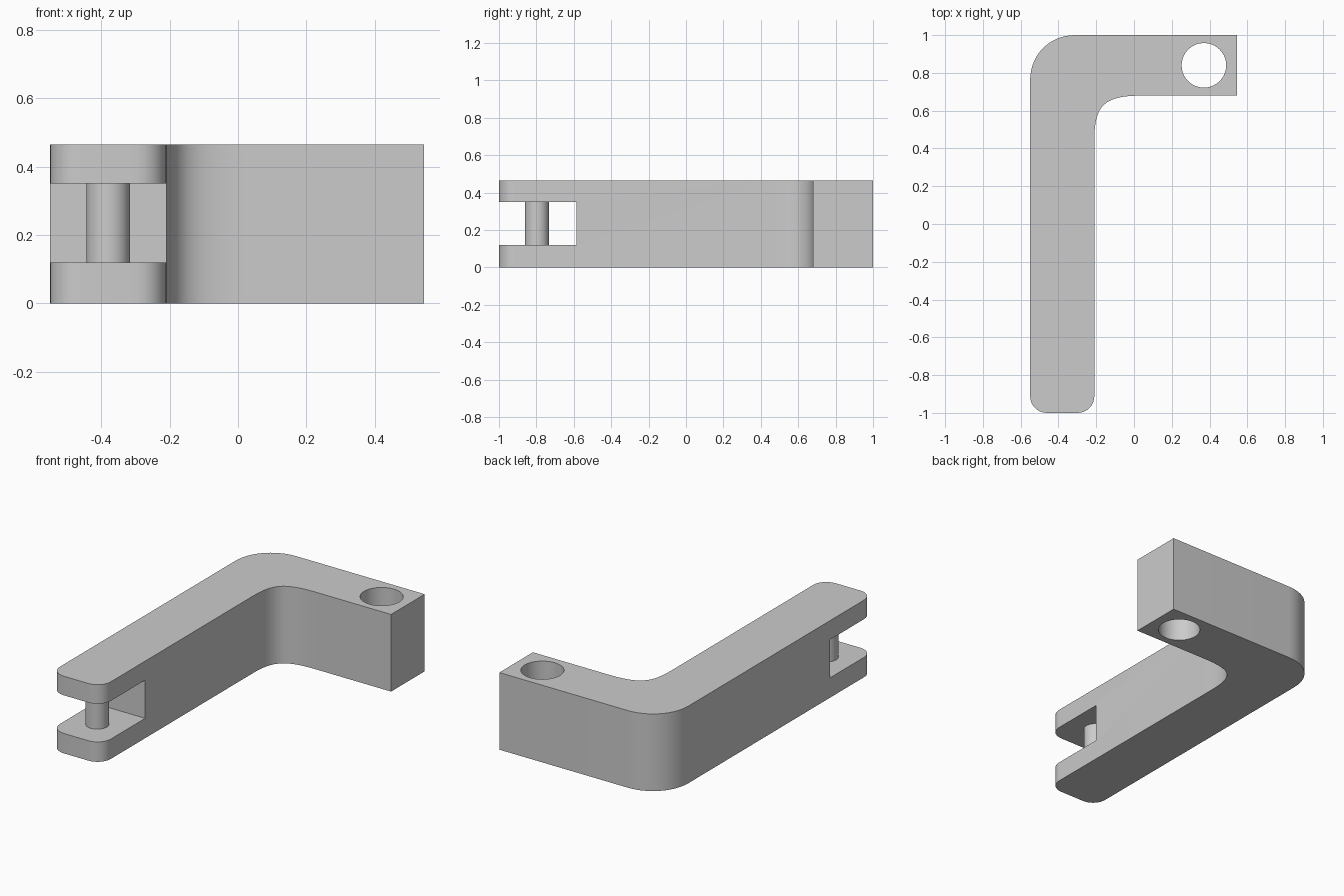
import bpy
import bmesh
from mathutils import Vector
from mathutils.geometry import interpolate_bezier

cube = bpy.data.objects.get("Cube")
if cube:
    bpy.data.objects.remove(cube, do_unlink=True)

HEIGHT = 0.465
LEFT, INNER, RIGHT = -0.55, -0.21, 0.545
SLOT_LOW, SLOT_HIGH = 0.12, 0.35

grey = bpy.data.materials.new("plain grey")
grey.use_nodes = True
grey.diffuse_color = (0.6, 0.6, 0.6, 1)
grey.node_tree.nodes["Principled BSDF"].inputs["Base Color"].default_value = (0.6, 0.6, 0.6, 1)


def rounded(start, corner, end, pull, steps=16):
    """Curve from start to end, pulled toward the corner."""
    a, c, b = (Vector((*p, 0)) for p in (start, corner, end))
    return interpolate_bezier(a, a.lerp(c, pull), b.lerp(c, pull), b, steps)


def prism(name, outline, height):
    bm = bmesh.new()
    face = bm.faces.new([bm.verts.new(p) for p in outline])
    top = bmesh.ops.extrude_face_region(bm, geom=[face])["geom"]
    verts = [v for v in top if isinstance(v, bmesh.types.BMVert)]
    bmesh.ops.translate(bm, vec=(0, 0, height), verts=verts)
    bmesh.ops.recalc_face_normals(bm, faces=bm.faces)
    mesh = bpy.data.meshes.new(name)
    bm.to_mesh(mesh)
    bm.free()
    mesh.materials.append(grey)
    obj = bpy.data.objects.new(name, mesh)
    bpy.context.collection.objects.link(obj)
    return obj


def cylinder(name, x, y, low, high, radius):
    bpy.ops.mesh.primitive_cylinder_add(vertices=40, radius=radius, depth=high - low,
                                        location=(x, y, (low + high) / 2))
    obj = bpy.context.object
    obj.name = name
    obj.data.materials.append(grey)
    return obj


def activate(obj):
    bpy.ops.object.select_all(action="DESELECT")
    obj.select_set(True)
    bpy.context.view_layer.objects.active = obj


def cut(target, cutter):
    cutter.hide_render = True
    mod = target.modifiers.new("cut", "BOOLEAN")
    mod.operation = "DIFFERENCE"
    mod.solver = "EXACT"
    mod.object = cutter
    activate(target)
    bpy.ops.object.modifier_apply(modifier=mod.name)
    bpy.data.objects.remove(cutter, do_unlink=True)


# L-shaped arm with a rounded elbow and a rounded tip
outline = [Vector((RIGHT, 0.68, 0)), Vector((RIGHT, 1, 0))]
outline += rounded((-0.31, 1), (LEFT, 1), (LEFT, 0.76), 0.57)
outline += rounded((LEFT, -0.91), (LEFT, -1), (LEFT + 0.09, -1), 0.57, 10)
outline += rounded((INNER - 0.09, -1), (INNER, -1), (INNER, -0.91), 0.57, 10)
outline += rounded((INNER, 0.44), (INNER, 0.68), (0.05, 0.68), 0.8, 24)
arm = prism("bracket_arm", outline, HEIGHT)

# Vertical hole in the short leg
cut(arm, cylinder("hole_cutter", 0.37, 0.84, -0.1, HEIGHT + 0.1, 0.118))

# Slot that forks the tip
bpy.ops.mesh.primitive_cube_add(size=1, location=(-0.38, -0.885, (SLOT_LOW + SLOT_HIGH) / 2))
slot = bpy.context.object
slot.name = "slot_cutter"
slot.scale = (0.6, 0.6, SLOT_HIGH - SLOT_LOW)
bpy.context.view_layer.update()
cut(arm, slot)

# Pin across the fork
pin = cylinder("fork_pin", -0.38, -0.797, SLOT_LOW, SLOT_HIGH, 0.064)

for obj in (arm, pin):
    activate(obj)
    bpy.ops.object.shade_smooth_by_angle()
